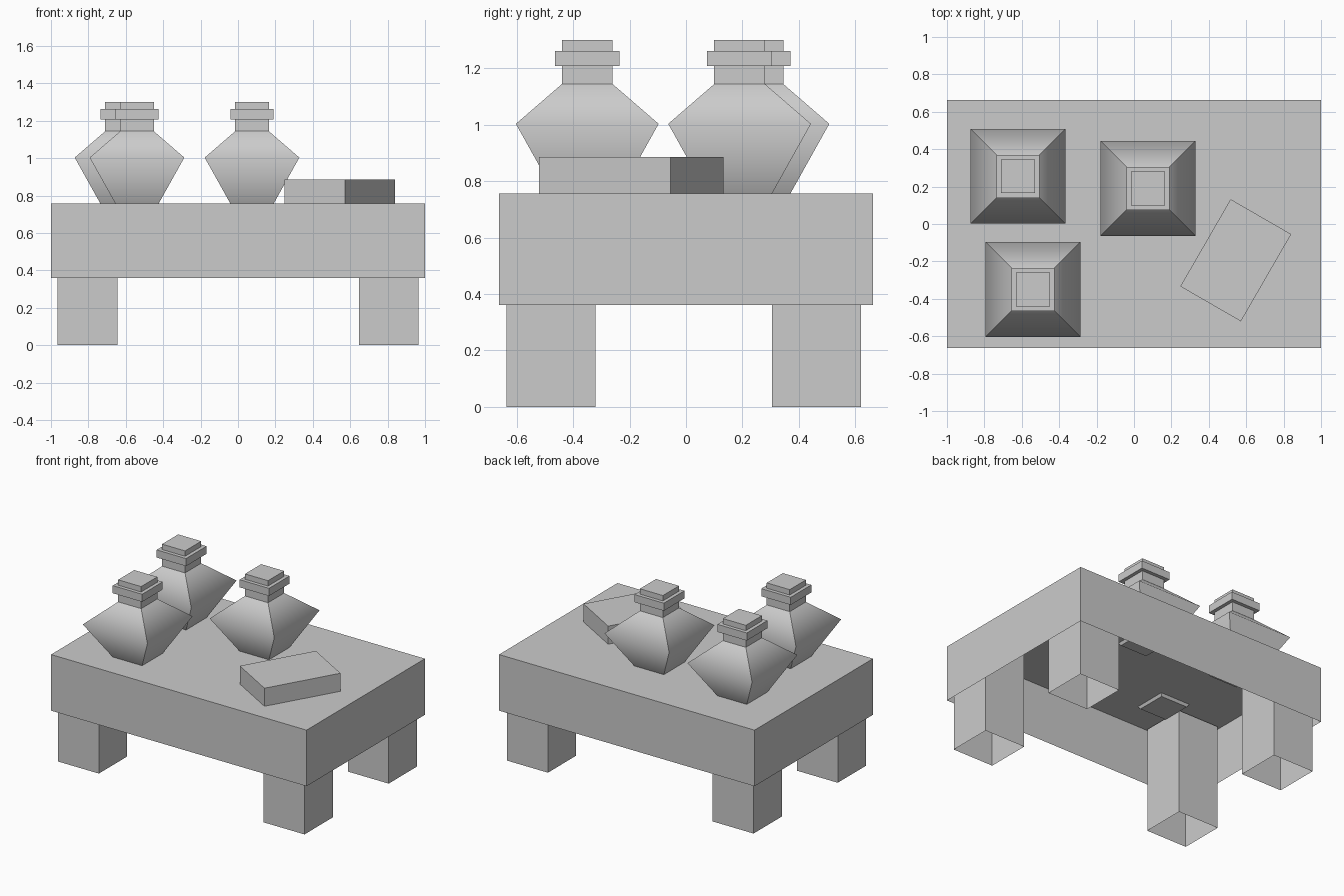
import bpy
import bmesh
import math

if "Cube" in bpy.data.objects:
    bpy.data.objects.remove(bpy.data.objects["Cube"], do_unlink=True)

# Single stone-grey colour
grey = bpy.data.materials.new("plain_grey")
grey.use_nodes = True
colour = (0.6, 0.6, 0.6, 1)
grey.diffuse_color = colour
grey.node_tree.nodes["Principled BSDF"].inputs["Base Color"].default_value = colour

TOP = 0.757


def square_stack(name, profile, bottom, top, soft_z=None):
    """Skin rectangular rings (half x, half y, z); edges at soft_z stay smooth."""
    bm = bmesh.new()
    rings = [[bm.verts.new((sx * hx, sy * hy, z))
              for sx, sy in ((-1, -1), (1, -1), (1, 1), (-1, 1))]
             for hx, hy, z in profile]
    for low, high in zip(rings, rings[1:]):
        for i in range(4):
            j = (i + 1) % 4
            bm.faces.new((low[i], low[j], high[j], high[i]))
    if bottom:
        bm.faces.new(rings[0][::-1])
    if top:
        bm.faces.new(rings[-1])
    for face in bm.faces:
        face.smooth = soft_z is not None
    for edge in bm.edges:
        edge.smooth = soft_z is not None and all(
            abs(v.co.z - soft_z) < 0.001 for v in edge.verts)
    mesh = bpy.data.meshes.new(name)
    bm.to_mesh(mesh)
    bm.free()
    mesh.materials.append(grey)
    return mesh


def place(name, mesh, x=0, y=0, turn=0):
    obj = bpy.data.objects.new(name, mesh)
    obj.location = (x, y, 0)
    obj.rotation_euler.z = turn
    bpy.context.collection.objects.link(obj)


# Table top: deep slab hollow underneath
place("table_top", square_stack(
    "table_top", [(1, 0.662, 0.36), (1, 0.662, TOP)], False, True))

# Four open-ended legs reaching up inside the slab
leg = square_stack("leg", [(0.16, 0.158, 0), (0.16, 0.158, 0.745)], False, False)
for side, x in (("right", -0.804), ("left", 0.806)):
    for end, y in (("front", -0.478), ("back", 0.463)):
        place(f"{end}_{side}_leg", leg, x, y)

# Square jars with a neck, collar and stopper
jar_profile = [(0.105, 0.738), (0.253, 1.003), (0.09, 1.144), (0.09, 1.208),
               (0.115, 1.208), (0.115, 1.262), (0.09, 1.262), (0.09, 1.3)]
jar = square_stack("jar", [(h, h, z) for h, z in jar_profile], True, True, 1.003)
place("back_right_jar", jar, -0.62, 0.255)
place("front_right_jar", jar, -0.54, -0.35)
place("middle_jar", jar, 0.075, 0.19)

# Flat block lying askew on the table
place("block", square_stack(
    "block", [(0.269, 0.187, TOP), (0.269, 0.187, 0.885)], False, True),
    0.544, -0.194, math.radians(60))
